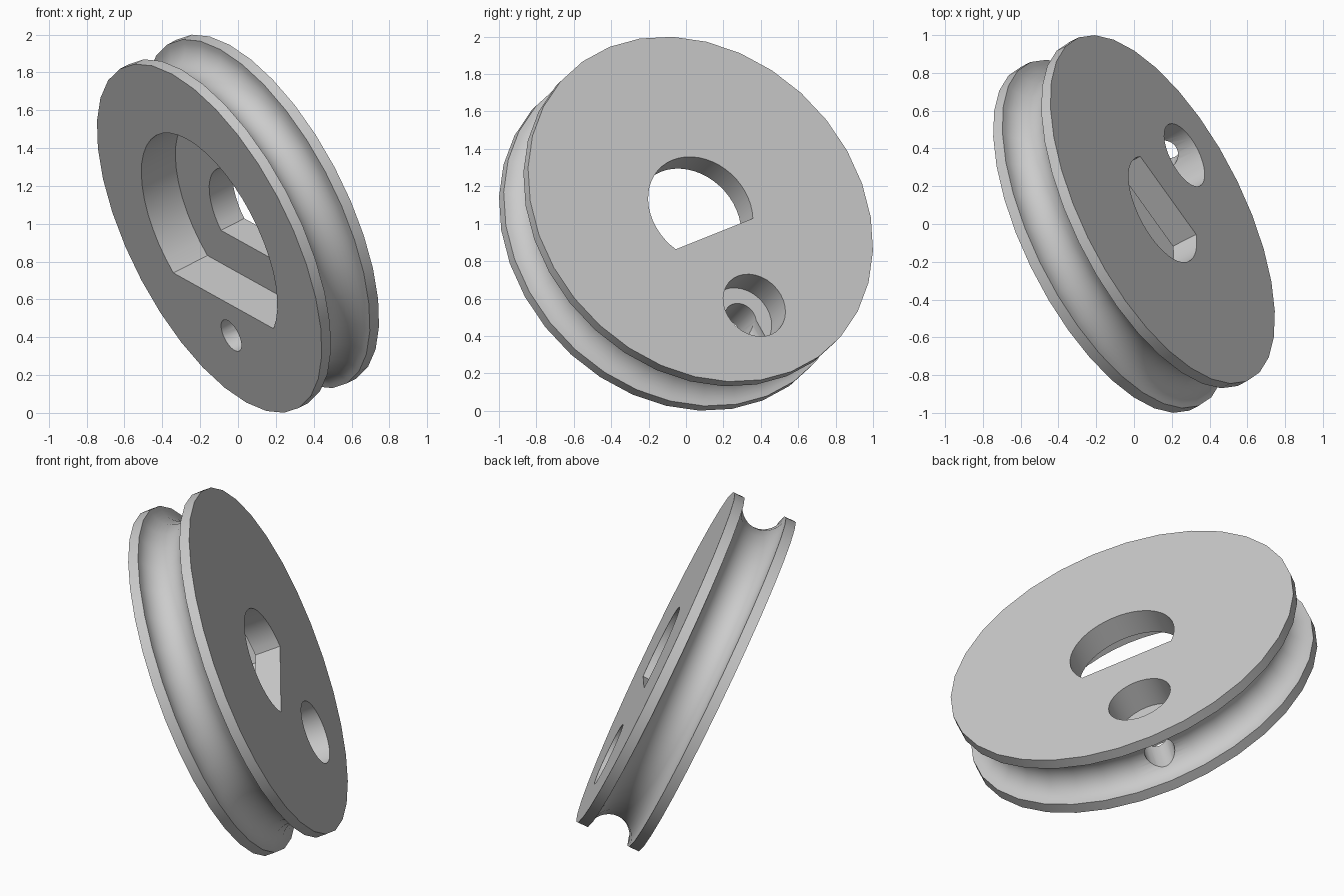
import bpy, bmesh
from math import pi, cos, sin, acos
from mathutils import Matrix, Vector

cube = bpy.data.objects.get("Cube")
if cube:
    bpy.data.objects.remove(cube, do_unlink=True)

R, T, FLANGE, SIDES = 1.014, 0.374, 0.06, 32
H = T / 2
GROOVE = H - FLANGE

grey = bpy.data.materials.new("light_grey")
grey.use_nodes = True
colour = (0.6, 0.6, 0.6, 1)
grey.diffuse_color = colour
grey.node_tree.nodes["Principled BSDF"].inputs["Base Color"].default_value = colour


def make_object(name, bm):
    bmesh.ops.recalc_face_normals(bm, faces=bm.faces)
    mesh = bpy.data.meshes.new(name)
    bm.to_mesh(mesh)
    bm.free()
    ob = bpy.data.objects.new(name, mesh)
    bpy.context.collection.objects.link(ob)
    mesh.materials.append(grey)
    return ob


def loft(name, rings):
    """Skin closed rings of points and cap both ends."""
    bm = bmesh.new()
    loops = [[bm.verts.new(p) for p in ring] for ring in rings]
    n = len(loops[0])
    for a, b in zip(loops, loops[1:]):
        for i in range(n):
            j = (i + 1) % n
            bm.faces.new((a[i], a[j], b[j], b[i]))
    bm.faces.new(loops[0])
    bm.faces.new(loops[-1])
    return make_object(name, bm)


def circle(r, z, x=0, flat=None):
    """Round outline, or a D outline with its flat towards +x."""
    if flat is None:
        angles = [2 * pi * i / SIDES for i in range(SIDES)]
    else:
        start = acos(flat / r)
        angles = [start + (2 * pi - 2 * start) * i / SIDES for i in range(SIDES + 1)]
    return [Vector((x + r * cos(a), r * sin(a), z)) for a in angles]


def prism(name, r, z0, z1, x=0, flat=None):
    return loft(name, [circle(r, z, x, flat) for z in (z0, z1)])


# Grooved wheel: two flanges with a half-round channel between them
STEPS = 16
arc = [(R - GROOVE * sin(pi * i / STEPS), -GROOVE * cos(pi * i / STEPS))
       for i in range(STEPS + 1)]
profile = [(R, -H)] + arc + [(R, H)]
wheel = loft("grooved_wheel", [circle(r, z) for r, z in profile])

# Cutters: D pocket, D bore, stepped hole, and radial hole into the groove
cutters = [
    prism("pocket_cutter", 0.613, -1, -H + 0.222, flat=0.385),
    prism("bore_cutter", 0.308, -1, 1, flat=0.154),
    prism("counterbore_cutter", 0.183, 0.01, 1, x=0.6),
    prism("small_hole_cutter", 0.092, -1, 1, x=0.6),
]
radial = prism("radial_hole_cutter", 0.085, 0.6, 1.2)
radial.data.transform(Matrix.Rotation(pi / 2, 4, "Y"))
cutters.append(radial)

bpy.context.view_layer.objects.active = wheel
for cutter in cutters:
    cutter.hide_render = True
    mod = wheel.modifiers.new(cutter.name, "BOOLEAN")
    mod.operation = "DIFFERENCE"
    mod.solver = "EXACT"
    mod.object = cutter
    bpy.ops.object.modifier_apply(modifier=mod.name)
for cutter in cutters:
    bpy.data.objects.remove(cutter, do_unlink=True)

# Tilt the wheel so its axle points along the given direction
axis = Vector((0.81, 0.415, 0.415)).normalized()
down = Vector((0.19, 0.478, -0.857))
down = (down - axis * down.dot(axis)).normalized()
side = axis.cross(down)
tilt = Matrix((down, side, axis)).transposed().to_4x4()
wheel.data.transform(Matrix.Translation((0, 0, 1)) @ tilt)

# Smooth curves, crisp edges
bpy.ops.object.select_all(action="DESELECT")
wheel.select_set(True)
bpy.ops.object.shade_smooth_by_angle(angle=pi / 6)
